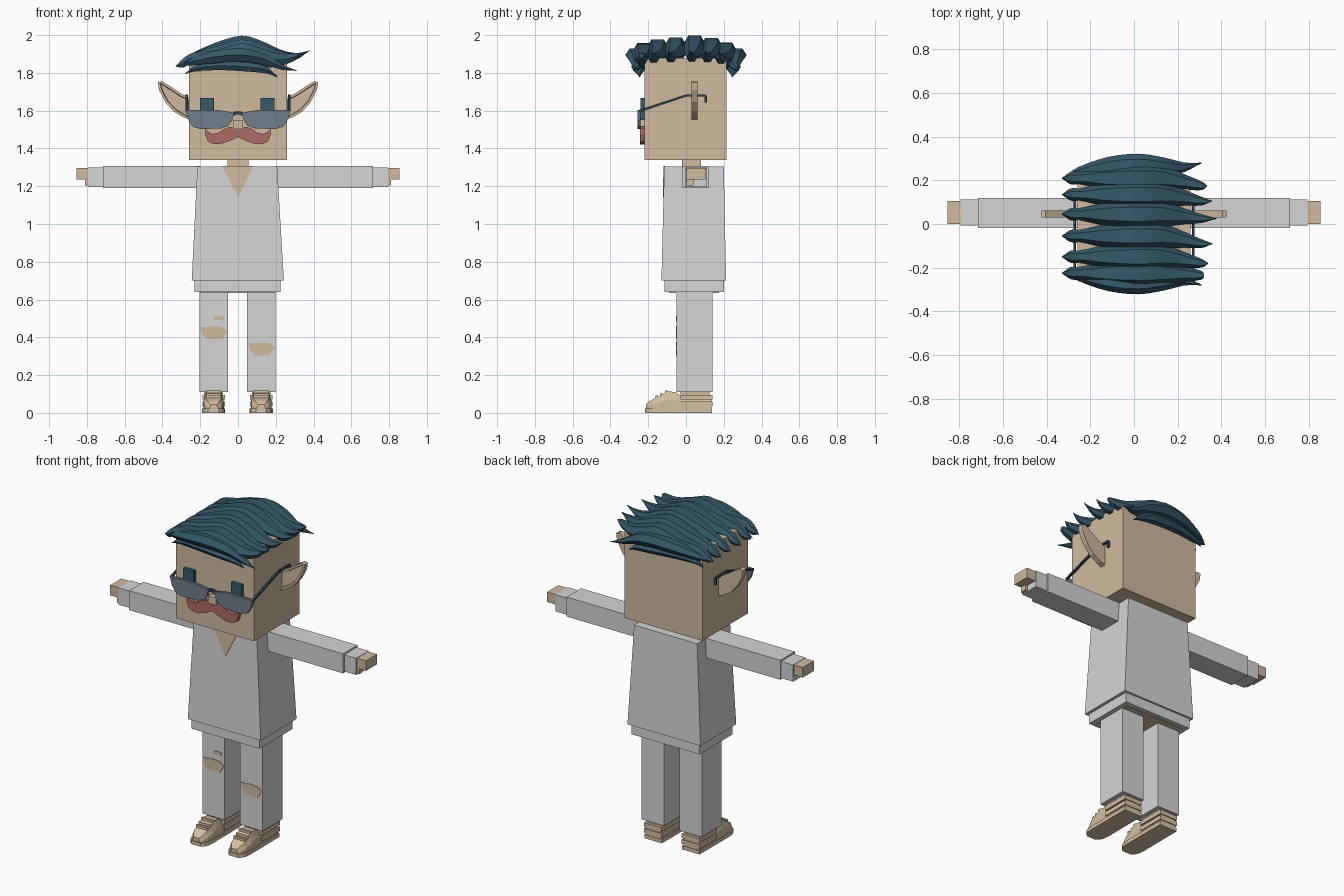
import bpy, bmesh, math
from mathutils import Vector

cube = bpy.data.objects.get("Cube")
if cube:
    bpy.data.objects.remove(cube, do_unlink=True)


def material(name, rgb):
    m = bpy.data.materials.new(name)
    m.use_nodes = True
    m.diffuse_color = (*rgb, 1)
    m.node_tree.nodes["Principled BSDF"].inputs["Base Color"].default_value = (*rgb, 1)
    return m


SKIN = material("skin", (0.63, 0.49, 0.34))
CLOTH = material("pale grey cloth", (0.66, 0.66, 0.66))
HAIR = material("dark teal hair", (0.035, 0.1, 0.145))
LENS = material("grey blue lens", (0.16, 0.21, 0.26))
FRAME = material("dark frame", (0.03, 0.06, 0.085))
RED = material("dusty red", (0.42, 0.15, 0.13))
SHOE = material("tan shoe", (0.66, 0.52, 0.35))


def finish(name, bm, mat):
    bmesh.ops.recalc_face_normals(bm, faces=bm.faces)
    me = bpy.data.meshes.new(name)
    bm.to_mesh(me)
    bm.free()
    me.materials.append(mat)
    ob = bpy.data.objects.new(name, me)
    bpy.context.collection.objects.link(ob)
    return ob


def loft(name, rings, mat):
    """Skin a row of equal-length closed rings and cap both ends."""
    bm = bmesh.new()
    rows = [[bm.verts.new(p) for p in ring] for ring in rings]
    n = len(rows[0])
    for a, b in zip(rows, rows[1:]):
        for i in range(n):
            j = (i + 1) % n
            bm.faces.new((a[i], a[j], b[j], b[i]))
    bm.faces.new(rows[0])
    bm.faces.new(rows[-1])
    return finish(name, bm, mat)


def rect(x0, x1, y0, y1, z):
    return [(x0, y0, z), (x1, y0, z), (x1, y1, z), (x0, y1, z)]


def box(name, x, y, z, mat):
    return loft(name, [rect(*x, *y, z[0]), rect(*x, *y, z[1])], mat)


def plate(name, outline, y0, y1, mat, side=1):
    """Extrude an (x, z) outline from y0 to y1."""
    return loft(name, [[(side * x, y, z) for x, z in outline] for y in (y0, y1)], mat)


def spline(keys, steps):
    """Catmull-Rom samples through 4D keys."""
    k = [Vector(p) for p in keys]
    k = [2 * k[0] - k[1]] + k + [2 * k[-1] - k[-2]]
    out = []
    for a, b, c, d in zip(k, k[1:], k[2:], k[3:]):
        for s in range(steps):
            t = s / steps
            out.append(0.5 * (2 * b + (c - a) * t + (2 * a - 5 * b + 4 * c - d) * t ** 2
                              + (3 * b - a - 3 * c + d) * t ** 3))
    return out + [k[-2]]


def strand(name, keys, squash=1.0):
    """Six-sided lock of hair running along x; keys are x, y, z, radius."""
    rings = []
    for x, y, z, r in spline(keys, 3):
        r = max(r, 0.002)
        rings.append([(x, y + r * math.cos(i * math.pi / 3),
                       z + squash * r * math.sin(i * math.pi / 3)) for i in range(6)])
    return loft(name, rings, HAIR)


def rod(name, a, b, r, mat):
    """Square rod lying in a plane of constant x."""
    a, b = Vector(a), Vector(b)
    u = Vector((r, 0, 0))
    v = (b - a).normalized().cross(Vector((1, 0, 0))) * r
    return loft(name, [[p + u + v, p - u + v, p - u - v, p + u - v] for p in (a, b)], mat)


# Head, nose and neck
box("head", (-0.26, 0.26), (-0.22, 0.215), (1.34, 1.88), SKIN)
box("neck", (-0.055, 0.055), (-0.02, 0.08), (1.27, 1.35), SKIN)
box("nose", (-0.027, 0.027), (-0.25, -0.215), (1.505, 1.55), SKIN)

# Shirt, hem and open collar
loft("shirt", [rect(-0.245, 0.243, -0.13, 0.212, 0.70),
               rect(-0.215, 0.207, -0.115, 0.2, 1.305)], CLOTH)
box("shirt_hem", (-0.23, 0.225), (-0.115, 0.2), (0.64, 0.71), CLOTH)
box("hips", (-0.2, 0.195), (-0.09, 0.175), (0.636, 0.66), SKIN)
loft("open_collar", [[(-0.085, -0.119, 1.306), (0.082, -0.119, 1.306), (0, -0.123, 1.14)],
                     [(-0.085, -0.112, 1.306), (0.082, -0.112, 1.306), (0, -0.116, 1.14)]], SKIN)

EAR = [(0.25, 1.665), (0.3, 1.69), (0.36, 1.73), (0.405, 1.757), (0.424, 1.75), (0.418, 1.71),
       (0.385, 1.645), (0.34, 1.595), (0.29, 1.565), (0.25, 1.55)]
GLASS = [(0.025, 1.59), (0.1, 1.603), (0.278, 1.603), (0.262, 1.55), (0.24, 1.515),
         (0.2, 1.503), (0.09, 1.506), (0.05, 1.52), (0.03, 1.55)]

for side, word in ((1, "left"), (-1, "right")):
    def span(a, b):
        return sorted((side * a, side * b))

    # Sleeve, cuff and hand
    box(word + "_sleeve", span(0.2, 0.715), (-0.018, 0.12), (1.19, 1.308), CLOTH)
    box(word + "_cuff", span(0.71, 0.795), (-0.006, 0.112), (1.197, 1.298), CLOTH)
    box(word + "_hand", span(0.78, 0.855), (0, 0.106), (1.235, 1.296), SKIN)
    box(word + "_thumb", span(0.78, 0.81), (0, 0.04), (1.203, 1.24), SKIN)

    # Leg and ankle
    cx = side * 0.126 - 0.003
    box(word + "_leg", (cx - 0.075, cx + 0.075), (-0.05, 0.14), (0.11, 0.66), CLOTH)
    box(word + "_ankle", (cx - 0.05, cx + 0.05), (-0.03, 0.125), (0.08, 0.12), SKIN)

    # Shoe: upper, sole, heel bands and laces
    upper, sole = [], []
    for y, w, h in ((0.136, 0.052, 0.09), (-0.03, 0.053, 0.09), (-0.05, 0.053, 0.108),
                    (-0.095, 0.053, 0.115), (-0.13, 0.054, 0.092), (-0.175, 0.05, 0.072),
                    (-0.2, 0.038, 0.058), (-0.213, 0.022, 0.045)):
        upper.append([(cx - w, y, 0.01), (cx - w, y, h * 0.6), (cx - w * 0.75, y, h),
                      (cx + w * 0.75, y, h), (cx + w, y, h * 0.6), (cx + w, y, 0.01)])
        s = w + 0.007
        sole.append([(cx - s, y * 1.02, 0), (cx - s, y * 1.02, 0.022),
                     (cx + s, y * 1.02, 0.022), (cx + s, y * 1.02, 0)])
    loft(word + "_shoe", upper, SHOE)
    loft(word + "_sole", sole, SHOE)
    box(word + "_heel_band", (cx - 0.059, cx + 0.059), (-0.03, 0.141), (0.034, 0.06), SHOE)
    box(word + "_shoe_collar", (cx - 0.059, cx + 0.059), (-0.03, 0.141), (0.07, 0.095), SHOE)
    for y, z in ((-0.105, 0.104), (-0.13, 0.089), (-0.155, 0.079)):
        box(word + "_lace", (cx - 0.04, cx + 0.04), (y - 0.007, y + 0.007), (z, z + 0.014), SHOE)

    # Pointed ear with a recessed hollow
    ear = plate(word + "_ear", EAR, 0.03, 0.062, SKIN, side)
    bm = bmesh.new()
    bm.from_mesh(ear.data)
    front = min(bm.faces, key=lambda f: f.calc_center_median().y)
    bmesh.ops.inset_region(bm, faces=[front], thickness=0.013, depth=0)
    bmesh.ops.inset_region(bm, faces=[front], thickness=0.003, depth=-0.015)
    bm.to_mesh(ear.data)
    bm.free()

    # Eye, lens and temple arm
    ex = side * 0.16 - 0.004
    box(word + "_eye", (ex - 0.036, ex + 0.036), (-0.24, -0.21), (1.55, 1.667), HAIR)
    plate(word + "_lens", GLASS, -0.256, -0.241, LENS, side)
    x = side * 0.272
    arm = [(x, -0.25, 1.597), (x, 0.0, 1.68), (x, 0.105, 1.68), (x, 0.105, 1.642)]
    for a, b in zip(arm, arm[1:]):
        rod(word + "_temple_arm", a, b, 0.006, FRAME)

# Glasses bridge
plate("glasses_bridge", [(-0.035, 1.585), (-0.015, 1.596), (0.015, 1.596), (0.035, 1.585),
                         (0.03, 1.565), (0.012, 1.58), (-0.012, 1.58), (-0.03, 1.565)],
      -0.256, -0.243, FRAME)

# Moustache, one outline mirrored about the middle
half = [(0, 1.493), (0.02, 1.508), (0.045, 1.515), (0.075, 1.503), (0.105, 1.482), (0.135, 1.476),
        (0.155, 1.487), (0.172, 1.505), (0.174, 1.475), (0.16, 1.438), (0.13, 1.424),
        (0.095, 1.422), (0.05, 1.437), (0, 1.46)]
plate("moustache", half + [(-x, z) for x, z in half[-2:0:-1]], -0.243, -0.215, RED)

# Knee tears
tear = [(-0.068, 0.03), (-0.045, 0.028), (0, 0.035), (0.05, 0.027), (0.07, 0.008),
        (0.045, -0.035), (-0.035, -0.035), (-0.06, -0.01)]
slit = [(-0.032, -0.012), (-0.015, 0.01), (0.01, 0.016), (0.035, 0.01), (0.03, -0.008), (0, -0.004)]
for name, shape, cx, cz in (("right_knee_tear", tear, -0.129, 0.425),
                            ("left_knee_tear", tear, 0.124, 0.34),
                            ("right_small_tear", slit, -0.107, 0.498)):
    plate(name, [(cx + x, cz + z) for x, z in shape], -0.054, -0.048, SKIN)

# Swept locks over the top of the head: root y, tip y, tip x, crown height
locks = [(-0.225, -0.235, 0.32, 1.96), (-0.15, -0.18, 0.34, 1.98), (-0.055, -0.09, 0.36, 1.99),
         (0.045, 0.025, 0.378, 2.0), (0.135, 0.105, 0.357, 1.988), (0.21, 0.175, 0.335, 1.965)]
hair = []
for y, ty, tx, top in locks:
    d = top - 2.0
    hair.append(strand("top_lock", [
        (-0.33, y, 1.835, 0), (-0.29, y, 1.852, 0.028), (-0.235, y, 1.882, 0.03),
        (-0.12, y, 1.912 + d, 0.055), (0.02, y, 1.94 + d, 0.066), (0.13, y, 1.917 + d, 0.058),
        (0.23, (y + ty) / 2, 1.89 + d / 2, 0.036), (0.31, ty, 1.888, 0.02),
        (tx, ty, 1.918 + d / 2, 0)]))

# Drooping locks around the front and back edges
for s in (-1, 1):
    hair.append(strand("side_lock", [
        (-0.31, s * 0.225, 1.84, 0), (-0.25, s * 0.235, 1.858, 0.028),
        (-0.12, s * 0.262, 1.885, 0.045), (0.02, s * 0.272, 1.895, 0.05),
        (0.14, s * 0.262, 1.872, 0.042), (0.23, s * 0.26, 1.832, 0.022),
        (0.31, s * 0.28, 1.812, 0)], 0.8))
    hair.append(strand("fringe_lock", [
        (-0.28, s * 0.235, 1.795, 0), (-0.22, s * 0.235, 1.825, 0.022),
        (-0.08, s * 0.25, 1.838, 0.034), (0.06, s * 0.255, 1.83, 0.034),
        (0.15, s * 0.25, 1.815, 0.026), (0.21, s * 0.245, 1.778, 0)], 0.8))

for ob in bpy.context.selected_objects:
    ob.select_set(False)
for ob in hair:
    ob.select_set(True)
bpy.context.view_layer.objects.active = hair[0]
bpy.ops.object.shade_smooth_by_angle(angle=math.radians(35))
